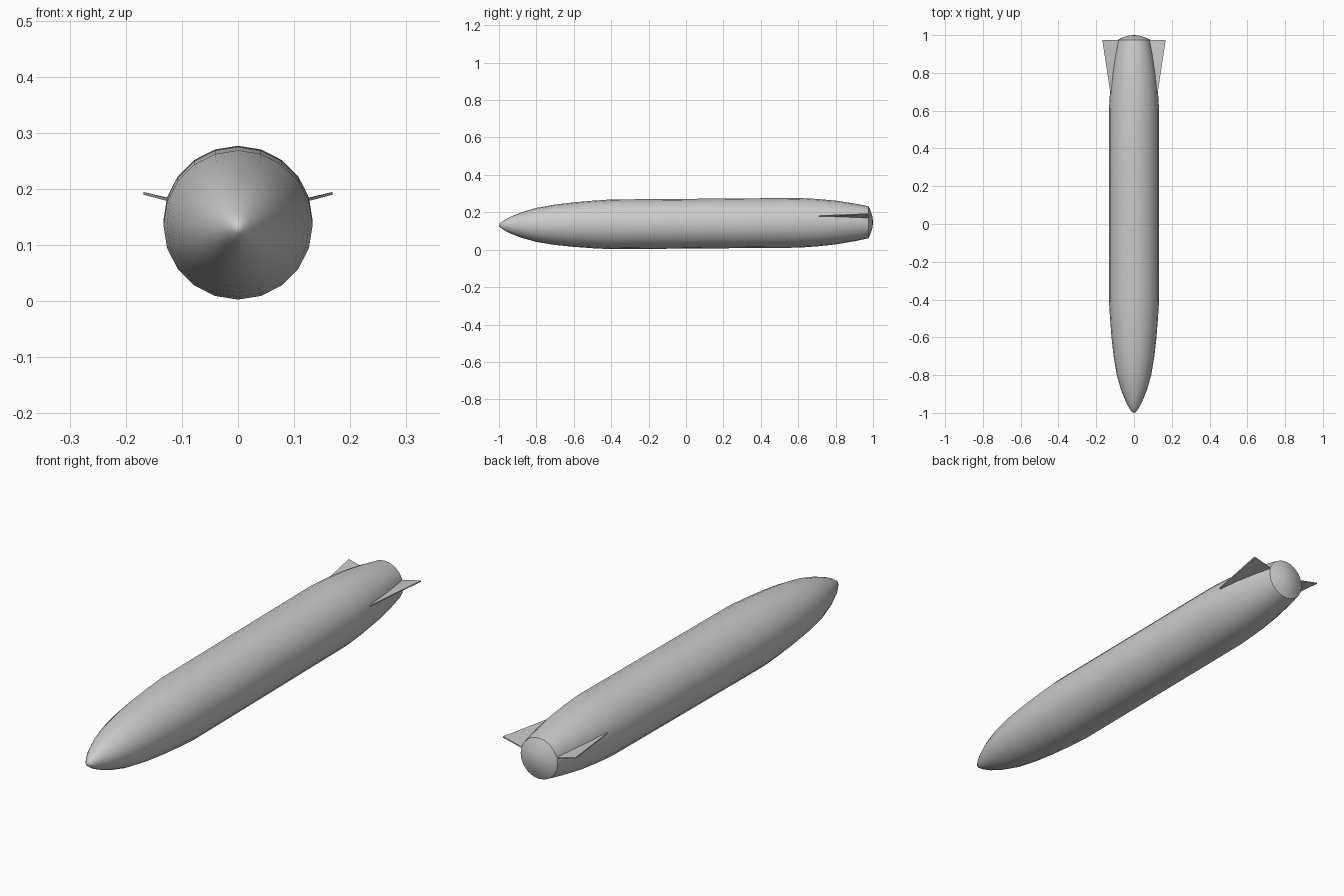
import bpy, bmesh, math
from mathutils import Matrix, Vector

cube = bpy.data.objects.get("Cube")
if cube:
    bpy.data.objects.remove(cube, do_unlink=True)

grey = bpy.data.materials.new("hull_grey")
grey.use_nodes = True
color = (0.6, 0.6, 0.6, 1)
grey.diffuse_color = color
grey.node_tree.nodes["Principled BSDF"].inputs["Base Color"].default_value = color

SIDES = 20
SLOPE = 0.008


def axis_height(y):
    """Height of the slightly nose-down centre line."""
    return 0.139 + SLOPE * y


def make_object(name, bm):
    bmesh.ops.recalc_face_normals(bm, faces=bm.faces[:])
    mesh = bpy.data.meshes.new(name)
    bm.to_mesh(mesh)
    bm.free()
    mesh.materials.append(grey)
    obj = bpy.data.objects.new(name, mesh)
    bpy.context.collection.objects.link(obj)
    return obj


def lathe(name, profile):
    """Revolve (y, radius) pairs around the centre line; zero radius is a pole."""
    bm = bmesh.new()
    rings = []
    for y, r in profile:
        count = SIDES if r else 1
        rings.append([bm.verts.new((r * math.sin(math.tau * i / SIDES), y,
                                    axis_height(y) + r * math.cos(math.tau * i / SIDES)))
                      for i in range(count)])
    for a, b in zip(rings, rings[1:]):
        for i in range(SIDES):
            j = (i + 1) % SIDES
            quad = [a[i % len(a)], a[j % len(a)], b[j % len(b)], b[i % len(b)]]
            bm.faces.new(list(dict.fromkeys(quad)))
    return make_object(name, bm)


# Hull with pointed nose, straight middle, tapered tail and shallow domed end
hull = lathe("hull", [
    (-1, 0), (-0.995, 0.011), (-0.975, 0.025), (-0.94, 0.044), (-0.88, 0.068),
    (-0.8, 0.091), (-0.7, 0.108), (-0.6, 0.119), (-0.5, 0.127), (-0.4, 0.133),
    (0.1, 0.133), (0.6, 0.133), (0.7, 0.127), (0.8, 0.117), (0.9, 0.101),
    (0.975, 0.086), (0.988, 0.058), (0.997, 0.029), (1, 0)])

# Thin triangular tail fins, angled slightly upward
for name, side in (("left_fin", 1), ("right_fin", -1)):
    bm = bmesh.new()
    outline = [(0.08, 0.7, 0.171), (0.126, 0.7, 0.181),
               (0.168, 0.975, 0.192), (0.08, 0.975, 0.171)]
    layers = [[bm.verts.new((side * x, y, z + t)) for x, y, z in outline]
              for t in (-0.0025, 0.0025)]
    for layer in layers:
        bm.faces.new(layer)
    for i in range(4):
        j = (i + 1) % 4
        bm.faces.new((layers[0][i], layers[0][j], layers[1][j], layers[1][i]))
    make_object(name, bm)

# Smooth hull, keeping the tail rim sharp
bpy.ops.object.select_all(action='DESELECT')
hull.select_set(True)
bpy.context.view_layer.objects.active = hull
bpy.ops.object.shade_smooth_by_angle(angle=math.radians(35))
